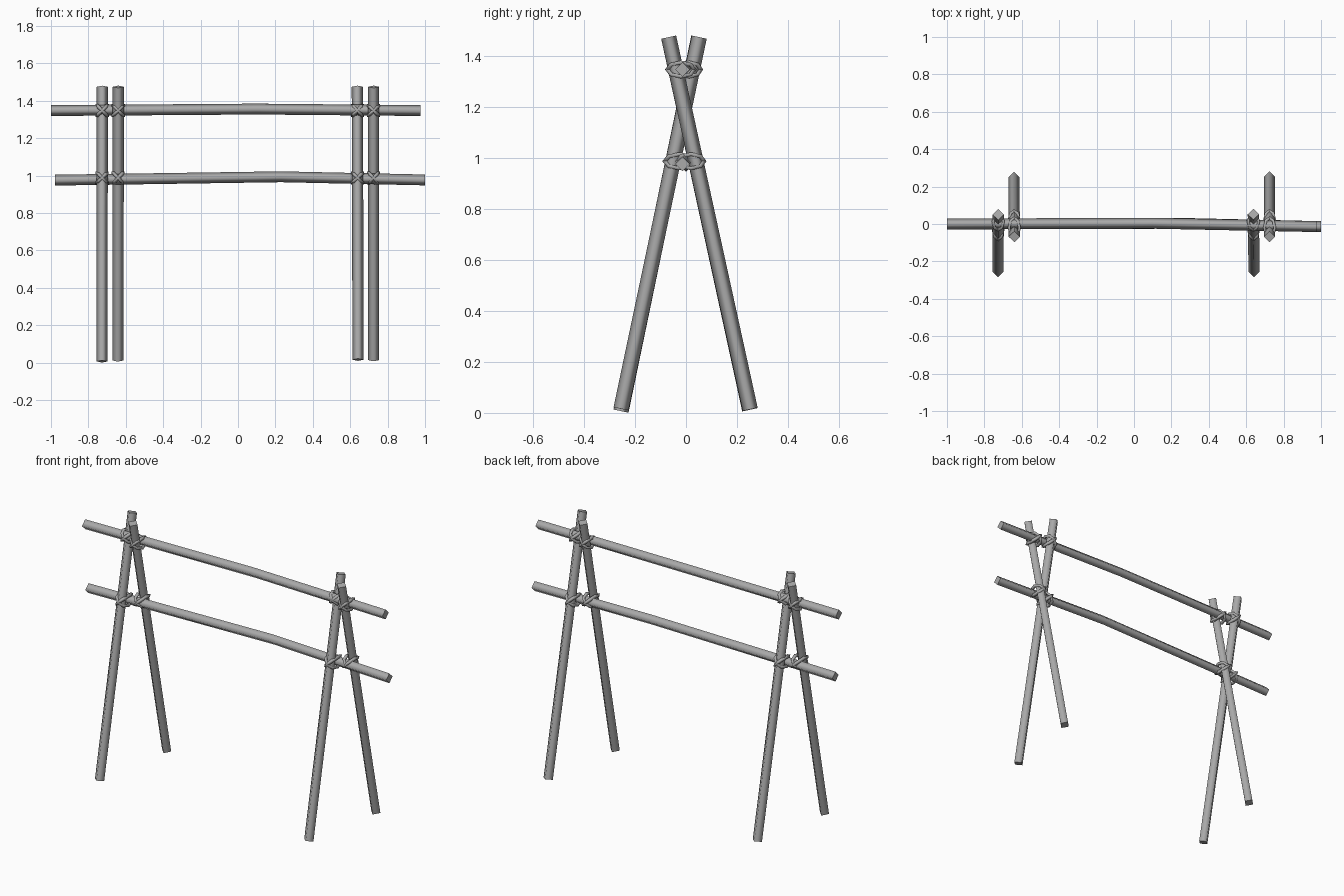
import bpy, bmesh, math
from mathutils import Vector

cube = bpy.data.objects.get("Cube")
if cube:
    bpy.data.objects.remove(cube)

grey = bpy.data.materials.new("weathered grey wood")
grey.use_nodes = True
colour = (0.4, 0.4, 0.4, 1)
grey.diffuse_color = colour
grey.node_tree.nodes["Principled BSDF"].inputs["Base Color"].default_value = colour


def sweep(name, points, radius, sides, side_axis, closed=False):
    """Sweep a polygon along a path, with one corner facing side_axis."""
    bm = bmesh.new()
    pts = [Vector(p) for p in points]
    n = len(pts)
    rings = []
    for i, p in enumerate(pts):
        if closed:
            along = pts[(i + 1) % n] - pts[i - 1]
        else:
            along = pts[-1] - pts[0]
        along.normalize()
        u = Vector(side_axis)
        u = (u - along * u.dot(along)).normalized()
        v = along.cross(u)
        angles = [math.tau * k / sides for k in range(sides)]
        rings.append([bm.verts.new(p + radius * (u * math.cos(a) + v * math.sin(a)))
                      for a in angles])
    # Smooth sides, flat end caps
    for i in range(n if closed else n - 1):
        a, b = rings[i], rings[(i + 1) % n]
        for k in range(sides):
            j = (k + 1) % sides
            bm.faces.new((a[k], a[j], b[j], b[k])).smooth = True
    if not closed:
        bm.faces.new(rings[0])
        bm.faces.new(rings[-1])
    bmesh.ops.recalc_face_normals(bm, faces=bm.faces)
    mesh = bpy.data.meshes.new(name)
    bm.to_mesh(mesh)
    bm.free()
    mesh.materials.append(grey)
    bpy.context.collection.objects.link(bpy.data.objects.new(name, mesh))


# Crossed legs: name, foot and top
legs = [
    ("right_front_leg", (-0.727, -0.255, 0.007), (-0.726, 0.05, 1.475)),
    ("right_back_leg", (-0.642, 0.25, 0.012), (-0.64, -0.068, 1.475)),
    ("left_front_leg", (0.642, -0.255, 0.016), (0.638, 0.052, 1.475)),
    ("left_back_leg", (0.725, 0.252, 0.014), (0.725, -0.068, 1.475)),
]
for name, foot, top in legs:
    sweep(name, [foot, top], 0.03, 4, (0, 1, 0))

# Slightly bowed rails
rails = {
    "upper_rail": [(-1, 0, 1.348), (0.1, 0.004, 1.356), (0.975, -0.014, 1.348)],
    "lower_rail": [(-0.978, 0, 0.976), (0.23, 0.004, 0.994), (1, -0.014, 0.977)],
}
for name, path in rails.items():
    sweep(name, path, 0.029, 4, (0, 0, 1))

# Rope lashings: two slanted loops around each leg and rail crossing
for rail, z in (("upper", 1.348), ("lower", 0.988)):
    for name, foot, top in legs:
        c = Vector(foot).lerp(Vector(top), (z - foot[2]) / (top[2] - foot[2]))
        low, high = min(c.y, 0) - 0.032, max(c.y, 0) + 0.032
        for slant, label in ((1, "rising"), (-1, "falling")):
            loop = []
            for k in range(8):
                a = math.tau * k / 8
                d = 0.028 * math.cos(a)
                y = (low + high) / 2 + (high - low) / 2 * math.sin(a)
                loop.append((c.x + d, y, z + slant * d))
            sweep(f"{name}_{rail}_{label}_lashing", loop, 0.01, 4,
                  (slant, 0, -1), closed=True)
